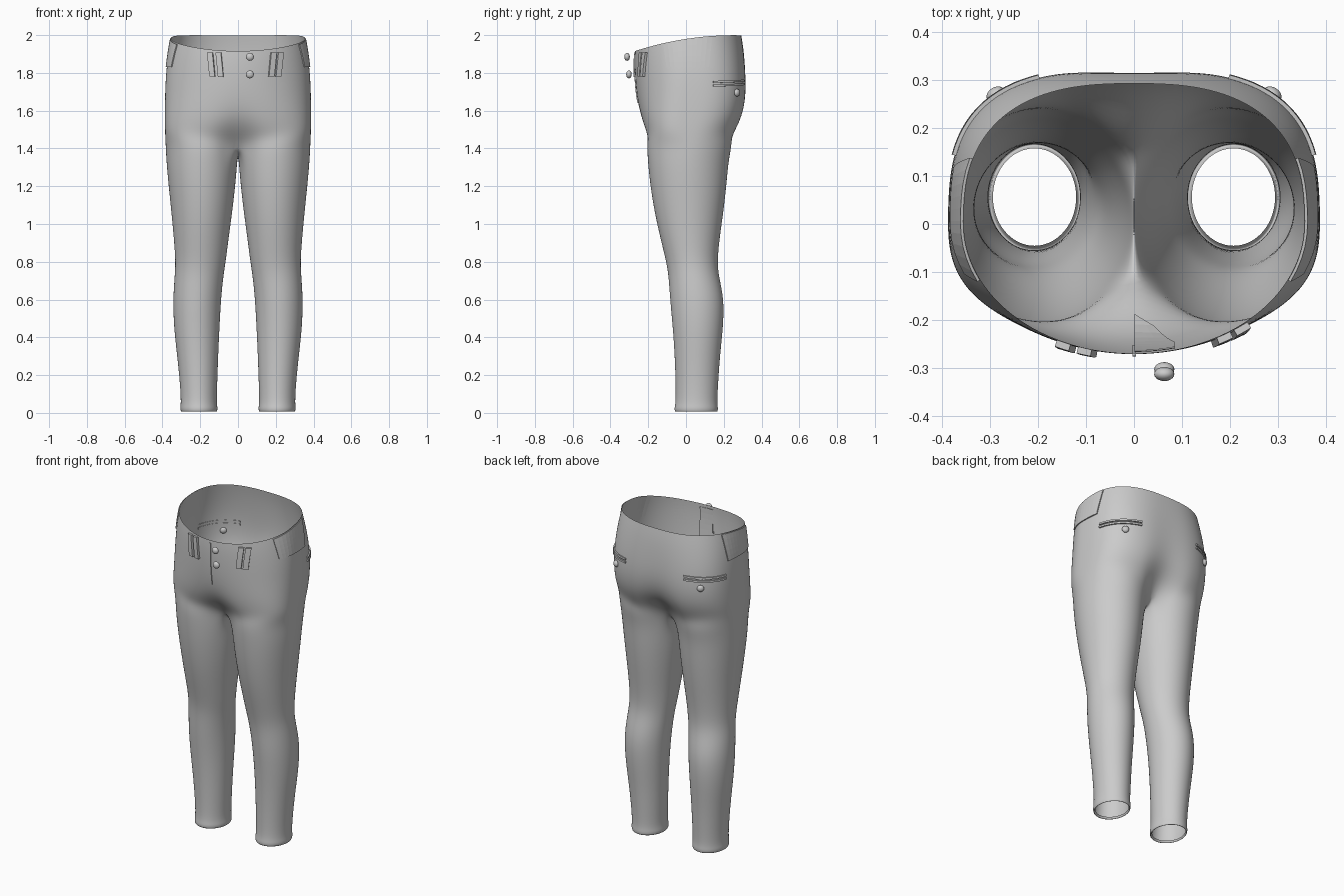
import bpy, bmesh
from math import sin, cos, tan, pi, radians, exp
from mathutils import Vector
from mathutils.bvhtree import BVHTree

if "Cube" in bpy.data.objects:
    bpy.data.objects.remove(bpy.data.objects["Cube"])

OUT, INN = 24, 8          # segments on the outer side and the inner thigh
SEAM = radians(36)


def new_object(name, verts, faces):
    me = bpy.data.meshes.new(name)
    me.from_pydata(verts, [], faces)
    bm = bmesh.new()
    bm.from_mesh(me)
    bmesh.ops.recalc_face_normals(bm, faces=bm.faces)
    bm.to_mesh(me)
    bm.free()
    for p in me.polygons:
        p.use_smooth = True
    ob = bpy.data.objects.new(name, me)
    bpy.context.collection.objects.link(ob)
    return ob


def rim(y):
    return 1.98 + 0.155 * y - 0.31 * y * y


# Seat rows: z, half width, front y, back y, rim tilt, front/back roundness, front/back cleft
seat = [
    (1.96, .355, -.270, .293, 1.0, 2.0, 2.6, 0, 0),
    (1.90, .367, -.272, .305, .75, 2.0, 2.7, 0, 0),
    (1.80, .382, -.270, .318, .30, 2.0, 2.9, 0, .004),
    (1.68, .387, -.262, .324, 0, 2.1, 3.0, 0, .010),
    (1.57, .388, -.245, .308, 0, 2.4, 2.9, .005, .030),
    (1.49, .387, -.222, .272, 0, 2.7, 2.7, .040, .075),
]
# Leg rows: z, inner x, outer x, front y, back y
leg = [
    (1.42, 0, .384, -.208, .245), (1.33, .004, .380, -.203, .225),
    (1.20, .014, .368, -.190, .215), (1.05, .032, .352, -.165, .197),
    (.92, .050, .340, -.135, .178), (.80, .065, .331, -.105, .166),
    (.72, .078, .336, -.092, .175), (.60, .090, .345, -.085, .203),
    (.45, .098, .340, -.070, .197), (.30, .105, .322, -.060, .180),
    (.15, .110, .307, -.055, .170), (.05, .113, .302, -.055, .165),
    (.025, .107, .307, -.063, .171), (.0, .112, .301, -.058, .166),
    (.018, .120, .294, -.046, .158),
]

# Trousers: one half, then mirrored
verts, faces = [], []
for z, w, yf, yb, k, nf, nb, cf, cb in seat:
    for i in range(OUT + 1):
        a = pi * i / OUT
        s, c = max(sin(a), 0), cos(a)
        n, d = (nf, yf) if c > 0 else (nb, yb)
        x = 0 if i in (0, OUT) else w * s ** (2 / n)
        y = d * abs(c) ** (2 / n)
        g = exp(-(x / .09) ** 2)
        y += cf * g if c > 0 else -cb * g
        verts.append((x, y, z + k * (rim(y) - 1.96)))
half = OUT + 1
base = len(verts)
ring = OUT + INN
for r, (z, xi, xo, yf, yb) in enumerate(leg):
    cx, rx, cy, ry = (xi + xo) / 2, (xo - xi) / 2, (yf + yb) / 2, (yb - yf) / 2
    for i in range(ring):
        if i <= OUT:
            p = SEAM + (2 * pi - 2 * SEAM) * i / OUT
        else:
            p = -SEAM + 2 * SEAM * (i - OUT) / INN
        x, y, zz = cx - rx * cos(p), cy - ry * sin(p), z
        if r == 0 and (i == 0 or i >= OUT):
            x = 0
            if i > OUT:
                zz -= .065 * cos(p / SEAM * pi / 2)
        verts.append((x, y, zz))
for r in range(len(seat)):
    for i in range(OUT):
        a = r * half + i
        b = a + half if r < len(seat) - 1 else base + i
        faces.append((a, b, b + 1, a + 1))
for r in range(len(leg) - 1):
    for i in range(ring):
        a, j = base + r * ring, (i + 1) % ring
        faces.append((a + i, a + ring + i, a + ring + j, a + j))
trousers = new_object("trousers", verts, faces)
m = trousers.modifiers.new("mirror", 'MIRROR')
m.merge_threshold = .0005
m = trousers.modifiers.new("smooth", 'SUBSURF')
m.levels = m.render_levels = 2

dg = bpy.context.evaluated_depsgraph_get()
dg.update()
bvh = BVHTree.FromObject(trousers, dg)


def on_cloth(origin, direction, offset):
    o, d = Vector(origin), Vector(direction).normalized()
    hit = bvh.ray_cast(o, d)
    if hit[0] is None:
        hit = bvh.find_nearest(o + d * .3)
    n = hit[1] if hit[1].dot(d) > 0 else -hit[1]
    return hit[0] + n * offset, n


def patch(name, ray, nu, nv, offset, thick):
    """Cloth piece laid on the trousers; ray(u, v) gives origin and direction."""
    vs = [on_cloth(*ray(i / nu, j / nv), offset)[0] for j in range(nv + 1) for i in range(nu + 1)]
    fs = [(j * (nu + 1) + i, j * (nu + 1) + i + 1, (j + 1) * (nu + 1) + i + 1, (j + 1) * (nu + 1) + i)
          for j in range(nv) for i in range(nu)]
    ob = new_object(name, vs, fs)
    for p in ob.data.polygons:
        p.use_smooth = False
    s = ob.modifiers.new("thickness", 'SOLIDIFY')
    s.thickness, s.offset = thick, 0
    return ob


def front(x0, x1, z0, z1, lean=0):
    return lambda u, v: ((x0 + (x1 - x0) * u + lean * v, 0, z0 + (z1 - z0) * v), (0, -1, 0))


def around(side, a0, a1, zfun, flare=0):
    def ray(u, v):
        a = radians(a0 + (a1 - a0) * u + flare * (2 * u - 1) * v)
        return (0, 0, zfun(a, u, v)), (side * cos(a), sin(a), 0)
    return ray


def button(name, loc, normal, r):
    bpy.ops.mesh.primitive_uv_sphere_add(segments=20, ring_count=10, radius=r, location=loc)
    ob = bpy.context.object
    ob.name = name
    ob.scale = (1, 1, .7)
    ob.rotation_euler = Vector(normal).to_track_quat('Z', 'Y').to_euler()
    bpy.ops.object.shade_smooth()


# Belt loops on the front waistband
for n, x in enumerate((-.148, -.104, .160, .196)):
    lean = -.012 if x < 0 else .012
    patch(f"belt_loop_{n}", front(x, x + .028, 1.78, 1.908, lean), 3, 6, .007, .014)

# Fly seam outside and curved fly facing inside
patch("fly_seam", front(-.003, .004, 1.64, 1.90), 1, 10, .002, .006)
patch("fly_facing",
      lambda u, v: ((.085 * u * min(1, (v * 2.5) ** .5) + .001, 0, 1.5 + .4 * v), (0, -1, 0)),
      5, 12, -.006, .003)

# Front buttons
for n, (y, z) in enumerate(((-.312, 1.885), (-.302, 1.792))):
    button(f"front_button_{n}", (.063, y, z), (0, -1, 0), .021)

# Side waist panels, back pocket welts and pocket buttons
for s, side in ((1, "right"), (-1, "left")):
    patch(f"side_panel_{side}",
          around(s, -16, 18, lambda a, u, v: 1.83 + (rim(.355 * tan(a)) - .006 - 1.83) * v, 4),
          10, 5, .003, .006)
    for n, z in enumerate((1.727, 1.746)):
        patch(f"pocket_welt_{side}_{n}",
              around(s, 21, 57, lambda a, u, v, z=z: z + .008 * u + .011 * v), 14, 1, .003, .010)
    a = radians(43)
    p, nrm = on_cloth((0, 0, 1.695), (s * cos(a), sin(a), 0), .004)
    button(f"pocket_button_{side}", p, nrm, .02)
